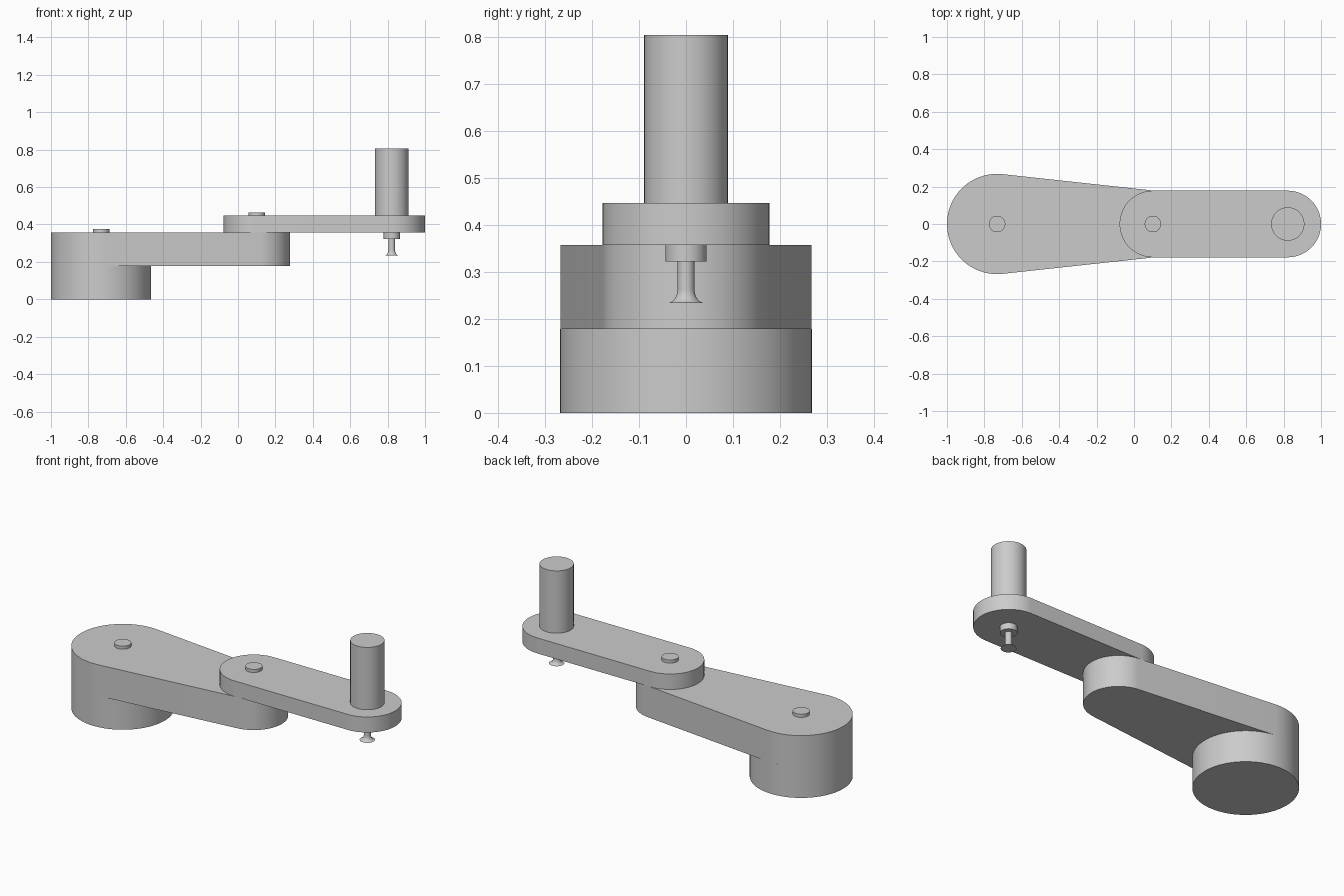
import bpy, bmesh, math

cube = bpy.data.objects.get("Cube")
if cube:
    bpy.data.objects.remove(cube, do_unlink=True)

SIDES = 96
BASE_X, ELBOW_X, TOOL_X = -0.732, 0.101, 0.822
BASE_R, ARM_R = 0.268, 0.178

grey = bpy.data.materials.new("light grey")
grey.use_nodes = True
colour = (0.6, 0.6, 0.6, 1)
grey.diffuse_color = colour
grey.node_tree.nodes["Principled BSDF"].inputs["Base Color"].default_value = colour


def finish(name, bm):
    bmesh.ops.recalc_face_normals(bm, faces=bm.faces)
    mesh = bpy.data.meshes.new(name)
    bm.to_mesh(mesh)
    bm.free()
    mesh.materials.append(grey)
    obj = bpy.data.objects.new(name, mesh)
    bpy.context.collection.objects.link(obj)
    bpy.ops.object.select_all(action="DESELECT")
    obj.select_set(True)
    bpy.context.view_layer.objects.active = obj
    bpy.ops.object.shade_smooth_by_angle(angle=math.radians(30))
    return obj


def arm(name, x1, r1, x2, r2, z0, z1):
    """Plate outlined by two round ends joined by tangent lines."""
    tangent = math.acos((r1 - r2) / (x2 - x1))
    outline = []
    for x, r, start, end in ((x1, r1, tangent, 2 * math.pi - tangent),
                             (x2, r2, -tangent, tangent)):
        for i in range(SIDES // 2 + 1):
            a = start + (end - start) * i / (SIDES // 2)
            outline.append((x + r * math.cos(a), r * math.sin(a), z0))
    bm = bmesh.new()
    face = bm.faces.new([bm.verts.new(p) for p in outline])
    top = bmesh.ops.extrude_face_region(bm, geom=[face], use_keep_orig=True)["geom"]
    verts = [g for g in top if isinstance(g, bmesh.types.BMVert)]
    bmesh.ops.translate(bm, verts=verts, vec=(0, 0, z1 - z0))
    return finish(name, bm)


def lathe(name, x, profile):
    """Solid of revolution with capped ends; profile holds (radius, z)."""
    bm = bmesh.new()
    rings = []
    for r, z in profile:
        angles = [2 * math.pi * i / SIDES for i in range(SIDES)]
        rings.append([bm.verts.new((x + r * math.cos(a), r * math.sin(a), z))
                      for a in angles])
    for low, high in zip(rings, rings[1:]):
        for i in range(SIDES):
            j = (i + 1) % SIDES
            bm.faces.new((low[i], low[j], high[j], high[i]))
    bm.faces.new(rings[0])
    bm.faces.new(rings[-1])
    return finish(name, bm)


def cylinder(name, x, r, z0, z1):
    return lathe(name, x, [(r, z0), (r, z1)])


# Base and the two arm links
cylinder("base", BASE_X, BASE_R, 0, 0.179)
arm("lower_arm", BASE_X, BASE_R, ELBOW_X, ARM_R, 0.179, 0.358)
arm("upper_arm", ELBOW_X, ARM_R, TOOL_X, ARM_R, 0.358, 0.447)

# Joint pins
cylinder("shoulder_pin", BASE_X, 0.044, 0.358, 0.376)
cylinder("elbow_pin", ELBOW_X, 0.044, 0.447, 0.465)

# Tool column, collar and flared suction tip
cylinder("tool_column", TOOL_X, 0.089, 0.447, 0.805)
cylinder("tool_collar", TOOL_X, 0.044, 0.323, 0.358)
flare = [(0.018 + 0.022 * (1 - math.sin(t)), 0.234 + 0.03 * (1 - math.cos(t)))
         for t in (math.pi / 2 * i / 8 for i in range(9))]
lathe("suction_tip", TOOL_X, flare + [(0.018, 0.323)])
